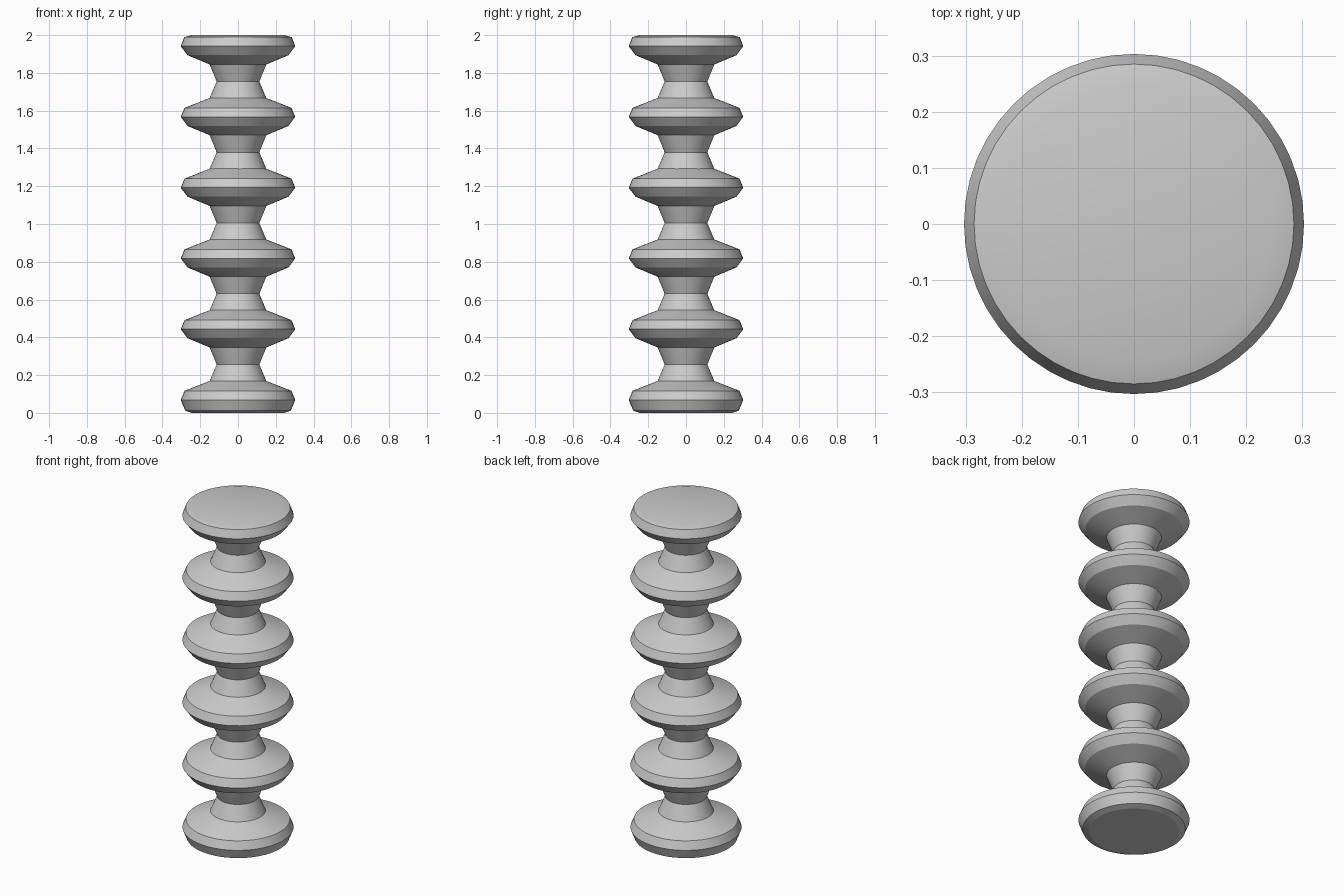
import bpy
import bmesh
import math

cube = bpy.data.objects.get("Cube")
if cube:
    bpy.data.objects.remove(cube, do_unlink=True)

SIDES = 48
PITCH = 0.3745
FIRST_RIM = 0.069

grey = bpy.data.materials.new("grey")
grey.use_nodes = True
colour = (0.6, 0.6, 0.6, 1)
grey.diffuse_color = colour
grey.node_tree.nodes["Principled BSDF"].inputs["Base Color"].default_value = colour

# Disc outline relative to its widest rim: (radius, height)
disc = [(0.15, -0.097), (0.267, -0.048), (0.303, 0), (0.283, 0.048), (0.15, 0.1)]

# Full profile from the bottom centre to the top centre
profile = [(0, 0), (0.245, 0), (0.28, 0.012)]
for i in range(6):
    z = FIRST_RIM + i * PITCH
    ring = disc
    if i == 0:
        ring = disc[2:]
    elif i == 5:
        ring = disc[:3]
    profile += [(r, z + h) for r, h in ring]
    if i < 5:
        profile.append((0.113, z + PITCH / 2))   # waist
profile += [(0.285, 1.989), (0.245, 2), (0, 2)]

# Spin the profile into a turned column
bm = bmesh.new()
verts = [bm.verts.new((r, 0, z)) for r, z in profile]
edges = [bm.edges.new(pair) for pair in zip(verts, verts[1:])]
bmesh.ops.spin(bm, geom=verts + edges, cent=(0, 0, 0), axis=(0, 0, 1),
               angle=math.tau, steps=SIDES, use_merge=False)
bmesh.ops.remove_doubles(bm, verts=bm.verts, dist=0.0005)
bmesh.ops.recalc_face_normals(bm, faces=bm.faces)
mesh = bpy.data.meshes.new("ringed_column")
bm.to_mesh(mesh)
bm.free()
column = bpy.data.objects.new("ringed_column", mesh)
mesh.materials.append(grey)
bpy.context.collection.objects.link(column)

# Smooth around the column, sharp at the ridges
bpy.context.view_layer.objects.active = column
column.select_set(True)
bpy.ops.object.shade_smooth_by_angle(angle=math.radians(18))
